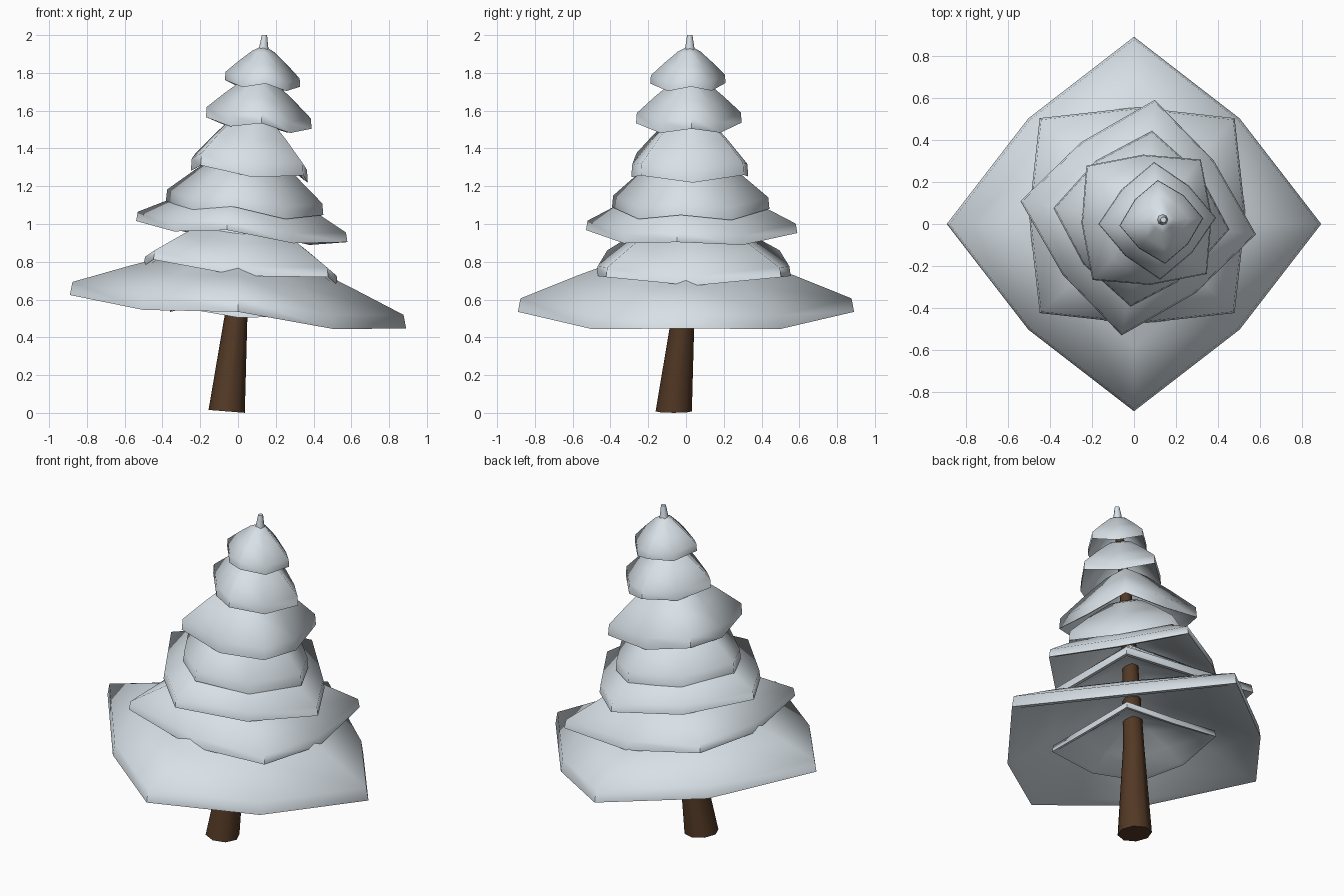
import bpy
import bmesh
from math import radians, cos, sin, pi

cube = bpy.data.objects.get("Cube")
if cube:
    bpy.data.objects.remove(cube, do_unlink=True)


def material(name, colour):
    mat = bpy.data.materials.new(name)
    mat.use_nodes = True
    mat.diffuse_color = colour
    bsdf = mat.node_tree.nodes["Principled BSDF"]
    bsdf.inputs["Base Color"].default_value = colour
    bsdf.inputs["Roughness"].default_value = 0.9
    return mat


SNOW = material("pale_snow", (0.74, 0.81, 0.86, 1))
BARK = material("dark_brown_bark", (0.085, 0.04, 0.018, 1))


def finish(name, bm, mat, angle):
    bmesh.ops.recalc_face_normals(bm, faces=bm.faces)
    mesh = bpy.data.meshes.new(name)
    bm.to_mesh(mesh)
    bm.free()
    mesh.materials.append(mat)
    obj = bpy.data.objects.new(name, mesh)
    bpy.context.collection.objects.link(obj)
    bpy.ops.object.select_all(action="DESELECT")
    obj.select_set(True)
    bpy.context.view_layer.objects.active = obj
    bpy.ops.object.shade_smooth_by_angle(angle=radians(angle))
    return obj


def skin(bm, rings):
    """Join neighbouring rings of vertices with quads."""
    for low, high in zip(rings, rings[1:]):
        n = len(low)
        for i in range(n):
            j = (i + 1) % n
            bm.faces.new((low[i], low[j], high[j], high[i]))


def tier(name, centre, z, radius, mid, turn, tilt, dip, apex, thick):
    """Hollow, tilted, drooping snow cone with four corners and four mid points."""
    bm = bmesh.new()
    rim = []
    for i in range(8):
        a = radians(turn) + i * pi / 4
        r = mid if i % 2 else radius
        x, y = centre[0] + r * cos(a), centre[1] + r * sin(a)
        rim.append((x, y, z + tilt * (x - centre[0]) - (dip if i % 2 else 0)))

    def ring(t, fall, drop):
        return [bm.verts.new((apex[0] + (x - apex[0]) * t,
                              apex[1] + (y - apex[1]) * t,
                              apex[2] + (h - apex[2]) * fall - drop)) for x, y, h in rim]

    # Outer skin from crown to rim, then the underside back to the crown
    outer = [ring(0.3, 0.2, 0), ring(0.65, 0.58, 0), ring(0.985, 0.98, 0), ring(1, 1, thick)]
    inner = [ring(0.93, 0.96, thick), ring(0.65, 0.6, thick), ring(0.3, 0.25, thick)]
    rings = outer + inner
    skin(bm, rings)
    for end, drop in ((rings[0], 0), (rings[-1], thick)):
        top = bm.verts.new((apex[0], apex[1], apex[2] - drop))
        for i in range(8):
            bm.faces.new((end[i], end[(i + 1) % 8], top))
    return finish(name, bm, SNOW, 75)


# Snow tiers: centre, rim top height, corner and mid radius, turn, tilt, dip, apex, thickness
TIERS = [
    ((0, 0), 0.60, 0.89, 0.71, 0, -0.1, 0.04, (0, 0, 0.9), 0.065),
    ((0.015, 0.04), 0.81, 0.655, 0.515, 45, -0.1, 0.04, (0.02, 0.01, 1.08), 0.045),
    ((0.02, 0.03), 1.005, 0.565, 0.45, -8, -0.1, 0.035, (0.04, 0.01, 1.25), 0.045),
    ((0.035, 0.025), 1.14, 0.42, 0.35, -7, -0.09, 0.04, (0.06, 0.01, 1.44), 0.055),
    ((0.06, 0.02), 1.345, 0.385, 0.31, 48, -0.1, 0.035, (0.08, 0.02, 1.63), 0.06),
    ((0.11, 0.015), 1.585, 0.28, 0.225, 3, -0.11, 0.035, (0.11, 0.02, 1.8), 0.05),
    ((0.13, 0.01), 1.785, 0.2, 0.165, 5, -0.09, 0.03, (0.135, 0.02, 1.945), 0.04),
]
for number, spec in enumerate(TIERS, 1):
    tier("snow_tier_%d" % number, *spec)

# Smaller skirts hidden beneath the two widest crowns
tier("lower_inner_skirt", (0, 0), 0.57, 0.46, 0.36, 45, -0.08, 0.03, (0, 0, 0.74), 0.035)
tier("upper_inner_skirt", (0.02, 0.02), 0.98, 0.33, 0.26, 45, -0.08, 0.03, (0.04, 0.01, 1.14), 0.03)


def stem(name, path, mat, sides=8):
    """Closed tapering tube through (x, y, z, radius) points."""
    bm = bmesh.new()
    rings = []
    for x, y, z, r in path:
        rings.append([bm.verts.new((x + r * cos(2 * pi * i / sides),
                                    y + r * sin(2 * pi * i / sides),
                                    z)) for i in range(sides)])
    skin(bm, rings)
    bm.faces.new(rings[0])
    bm.faces.new(rings[-1])
    # Slightly slanted foot
    for v in rings[0]:
        v.co.z -= 0.08 * (v.co.x - path[0][0])
    return finish(name, bm, mat, 50)


stem("trunk", [(-0.06, -0.065, 0.008, 0.096), (-0.01, -0.015, 0.52, 0.06),
               (0.03, 0.005, 1.0, 0.045), (0.08, 0.02, 1.5, 0.032),
               (0.135, 0.02, 1.9, 0.02)], BARK)
stem("snow_tip", [(0.135, 0.02, 1.91, 0.028), (0.14, 0.02, 2.0, 0.014)], SNOW)
